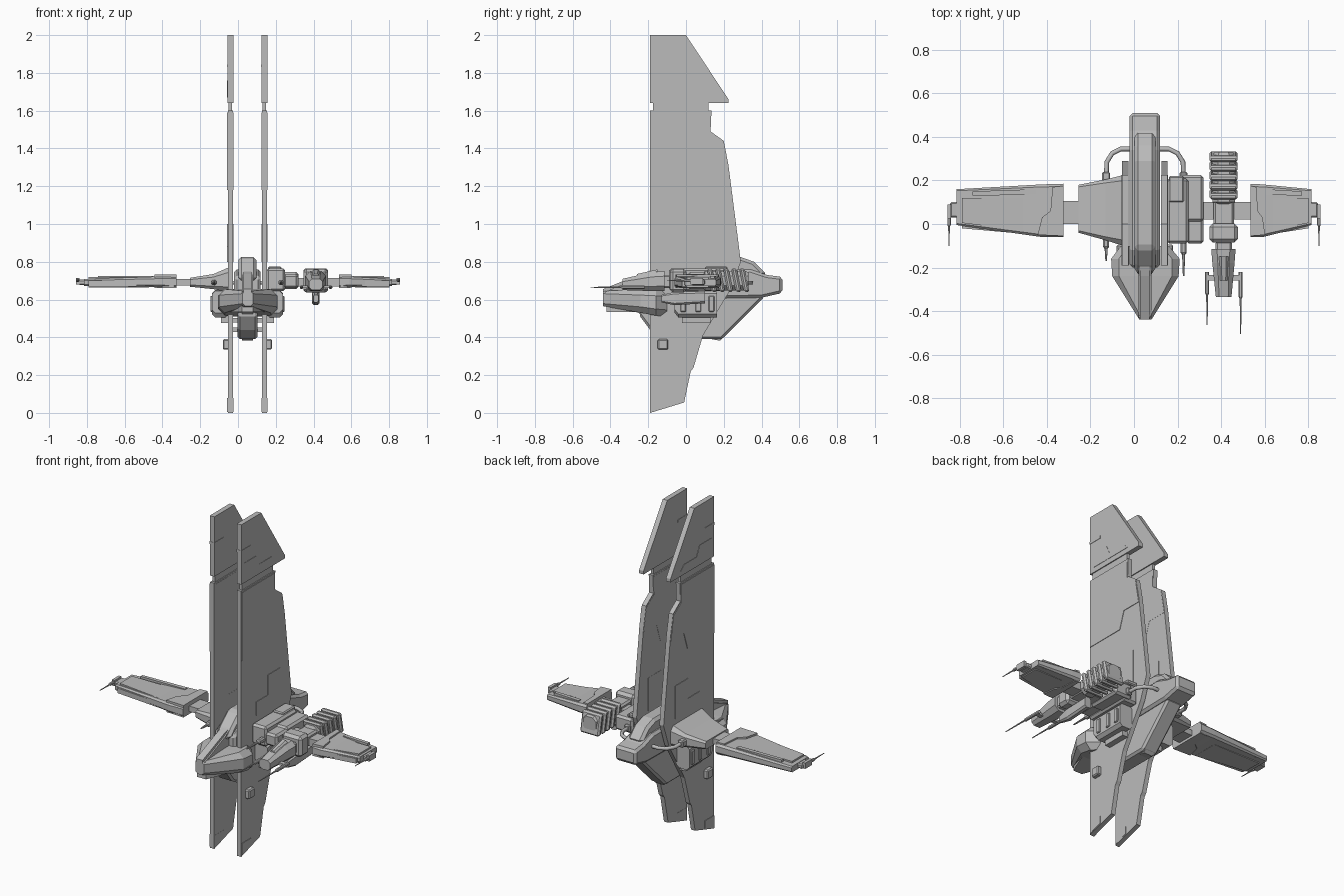
import bpy
import bmesh
from mathutils import Vector

cube = bpy.data.objects.get("Cube")
if cube:
    bpy.data.objects.remove(cube)

grey = bpy.data.materials.new("hull grey")
grey.use_nodes = True
grey.diffuse_color = (.5, .5, .5, 1)
grey.node_tree.nodes["Principled BSDF"].inputs["Base Color"].default_value = (.5, .5, .5, 1)

MID = .05   # centre line of the fuselage
DECK = .69  # height of the wings and guns


def finish(name, bm, bevel=0):
    bmesh.ops.recalc_face_normals(bm, faces=bm.faces)
    mesh = bpy.data.meshes.new(name)
    bm.to_mesh(mesh)
    bm.free()
    mesh.materials.append(grey)
    obj = bpy.data.objects.new(name, mesh)
    bpy.context.collection.objects.link(obj)
    if bevel:
        mod = obj.modifiers.new("chamfer", "BEVEL")
        mod.width = bevel
        mod.segments = 1
    return obj


def skin(name, rings, bevel=0):
    """Join matching rings of points and cap both ends."""
    bm = bmesh.new()
    loops = [[bm.verts.new(p) for p in ring] for ring in rings]
    for a, b in zip(loops, loops[1:]):
        for i in range(len(a)):
            j = (i + 1) % len(a)
            bm.faces.new((a[i], a[j], b[j], b[i]))
    bm.faces.new(loops[0][::-1])
    bm.faces.new(loops[-1])
    return finish(name, bm, bevel)


def plate(name, profile, x, half, bevel=0):
    """Side profile in y and z, given thickness across x."""
    return skin(name, [[(x + d, y, z) for y, z in profile] for d in (-half, half)], bevel)


def deck(name, outline, low, high, bevel=0):
    """Plan outline in x and y, given height."""
    return skin(name, [[(x, y, z) for x, y in outline] for z in (low, high)], bevel)


def box(name, x, y, z, bevel=0):
    return deck(name, [(x[0], y[0]), (x[1], y[0]), (x[1], y[1]), (x[0], y[1])], z[0], z[1], bevel)


def loft(name, axis, sections, cut=.25):
    """Chamfered sections (position, side low, side high, z low, z high)."""
    rings = []
    for p, a, b, low, high in sections:
        c = cut * min(abs(b - a), high - low)
        a, b = min(a, b), max(a, b)
        ring = [(a + c, low), (b - c, low), (b, low + c), (b, high - c),
                (b - c, high), (a + c, high), (a, high - c), (a, low + c)]
        rings.append([(p, s, z) if axis == "x" else (s, p, z) for s, z in ring])
    return skin(name, rings)


def spike(name, x, z, back, front, radius):
    """Slim gun barrel, stepped and pointed toward the front."""
    step = back + (front - back) * .4
    rows = [(back, 1), (step, 1), (step - .01, .5), (front, .25)]
    loft(name, "y", [(y, x - radius * r, x + radius * r, z - radius * r, z + radius * r)
                     for y, r in rows])


def pipe(name, points, radius):
    curve = bpy.data.curves.new(name, "CURVE")
    curve.dimensions = "3D"
    curve.bevel_depth = radius
    curve.bevel_resolution = 1
    curve.use_fill_caps = True
    line = curve.splines.new("POLY")
    line.points.add(len(points) - 1)
    for target, p in zip(line.points, points):
        target.co = (*p, 1)
    curve.materials.append(grey)
    bpy.context.collection.objects.link(bpy.data.objects.new(name, curve))


# Tall twin fins, with separate tips and thin raised armour
fin = [(-.19, 0), (-.01, .055), (.025, .22), (.04, .24), (.09, .41), (.24, .66), (.29, .8),
       (.275, .92), (.225, 1.31), (.2, 1.44), (.13, 1.49), (.135, 1.6), (-.19, 1.6)]
neck = [(-.175, 1.59), (.12, 1.59), (.12, 1.65), (-.175, 1.65)]
tip = [(-.19, 1.64), (.225, 1.64), (.225, 1.66), (0, 2), (-.19, 2)]
armour = [(-.188, 1.18), (.065, 1.18), (.1, 1.285), (.225, 1.285), (.2, 1.43),
          (.128, 1.48), (.13, 1.59), (-.188, 1.59)]
root_panel = [(-.05, .8), (.18, .8), (.18, 1), (.06, 1), (.06, .88), (-.05, .88)]
tip_panel = [(-.16, 1.67), (.13, 1.67), (.1, 1.7), (-.02, 1.7), (-.05, 1.76), (-.16, 1.76)]
foot_panel = [(-.188, .005), (-.1, .035), (-.1, .08), (-.188, .08)]
for side, word in ((-1, "right"), (1, "left")):
    x = MID + side * .09
    plate(word + "_fin", fin, x, .014)
    plate(word + "_fin_neck", neck, x, .009)
    plate(word + "_fin_tip", tip, x, .015)
    for label, shape in (("armour", armour), ("root_panel", root_panel),
                         ("tip_panel", tip_panel), ("foot_panel", foot_panel)):
        plate(word + "_fin_" + label, shape, x + side * .001, .016)
    box(word + "_fin_sensor", sorted((x, x + side * .04)), (-.15, -.095), (.335, .39), .006)
    box(word + "_fin_upper_notch", (x - .017, x + .017), (-.191, -.1), (1.83, 1.845))

# Central hull, keel and raised spine
core = [(-.43, .57), (-.43, .64), (-.24, .72), (-.19, .75), (-.12, .79), (.32, .79),
        (.43, .72), (.5, .71), (.5, .64), (.4, .62), (.19, .42), (-.1, .42), (-.19, .47), (-.25, .53)]
plate("hull_core", core, MID, .03)
body = [(-.2, .6), (-.2, .72), (-.12, .76), (.34, .76), (.43, .73), (.51, .72), (.51, .635), (.4, .61)]
plate("hull_body", body, MID, .07, .014)
spine = [(-.24, .7), (-.19, .755), (-.11, .825), (.29, .825), (.36, .8), (.43, .73), (.3, .7)]
plate("hull_spine", spine, MID, .048, .016)
keel = [(-.25, .52), (-.19, .44), (-.1, .39), (.19, .39), (.415, .615), (.36, .65), (-.2, .62)]
plate("hull_keel", keel, MID, .052, .012)
plate("keel_ridge", [(.08, .4), (.18, .382), (.38, .582), (.3, .6)], MID, .03)
for z in (.44, .49):
    box("fin_brace", (MID - .09, MID + .09), (-.14, -.1), (z - .012, z + .012))

# Broad wedge nose with a narrow raised ridge
loft("nose", "y", [(-.44, .025, .08, .565, .645), (-.24, -.1, .205, .53, .655),
                   (-.16, -.105, .21, .515, .655), (-.1, -.06, .16, .51, .65)])
plate("nose_ridge", [(-.44, .6), (-.44, .655), (-.24, .735), (-.19, .75), (-.19, .6)], MID, .022)
deck("nose_chin", [(.02, -.42), (.08, -.42), (.17, -.2), (-.07, -.2)], .535, .58)

# Side machinery, feed pipes and small guns beside the fins
for side, word in ((-1, "right"), (1, "left")):
    x = MID + side * .1
    outer = MID + side * .188
    loft(word + "_side_pod", "y", [(-.06, x, outer, .53, .645), (-.04, x, outer, .505, .65),
                                   (.165, x, outer, .505, .65)], .2)
    box(word + "_pod_base", sorted((x, MID + side * .14)), (-.02, .13), (.475, .51))
    for y in (-.03, .05, .12):
        box(word + "_pod_rib", sorted((x, outer + side * .008)), (y, y + .03), (.535, .62), .004)
    bend = [(.06, .345, .69), (.11, .345, .69), (.15, .325, .69), (.175, .285, .69), (.178, .2, .69)]
    pipe(word + "_feed_pipe", [(MID + side * a, y, z) for a, y, z in bend], .011)
    gun = MID + side * .178
    box(word + "_pipe_socket", (gun - .018, gun + .018), (.19, .24), (.67, .71), .006)
    spike(word + "_root_gun", gun, DECK, -.06, -.17 if side < 0 else -.24, .014)

# Wing roots: a tapered shoulder on one side, stepped blocks on the other
loft("right_wing_root", "x", [(-.255, -.04, .18, .668, .715), (-.13, -.075, .205, .655, .735),
                              (-.05, -.1, .225, .64, .77), (-.03, -.1, .225, .64, .77)], .2)
box("left_wing_root", (.15, .25), (-.09, .21), (.645, .765), .012)
box("left_root_block", (.2, .32), (.01, .225), (.655, .745), .012)
box("left_root_step", (.24, .32), (-.09, .03), (.66, .735), .012)
box("left_root_cap", (.16, .23), (.1, .22), (.75, .775), .006)
box("right_wing_spar", (-.35, -.24), (0, .105), (.675, .708))
box("left_wing_spar", (.3, .55), (.02, .1), (.67, .715))


def wing(word, side, inner, outer):
    """Flat tapered wing with raised panels and a forked tip gun."""
    span = outer - inner
    at = lambda t: side * (inner + span * t)
    loft(word + "_wing", "x", [(at(0), -.06, .185, .662, .725), (at(.2), -.06, .182, .665, .722),
                               (at(1), -.005, .16, .672, .708)], .2)
    deck(word + "_wing_panel", [(at(0), -.055), (at(.24), -.05), (at(.2), .03),
                                (at(.12), .06), (at(.1), .17), (at(0), .175)], .66, .732)
    deck(word + "_wing_edge", [(at(.25), .135), (at(.85), .13), (at(.85), .15), (at(.25), .16)], .67, .726)
    deck(word + "_wing_skin", [(at(.3), -.035), (at(.95), .005), (at(.95), .12), (at(.3), .12)], .665, .719)
    deck(word + "_wing_lip", [(at(.03), -.06), (at(.95), -.02), (at(.95), .01), (at(.03), -.03)], .67, .7)
    box(word + "_wing_tip", sorted((at(.97), side * .845)), (.03, .1), (.677, .705), .006)
    box(word + "_tip_mount", sorted((side * .84, side * .858)), (.025, .09), (.68, .715))
    spike(word + "_tip_gun", side * .85, DECK + .01, .06, -.1, .008)


wing("right", -1, .325, .815)
wing("left", 1, .535, .815)

# Offset engine pod with slanted cooling ribs
POD = .412
loft("engine_core", "y", [(.33, .37, .455, .66, .745), (.31, .36, .465, .648, .752),
                          (.1, .36, .465, .648, .752), (.09, .375, .45, .66, .73)])
for i in range(5):
    y = .11 + i * .043
    rib = [(y, .765), (y + .029, .765), (y + .054, .64), (y + .025, .64)]
    plate("engine_rib", rib, POD, .064, .009)
loft("engine_nozzle", "y", [(.3, .365, .46, .65, .75), (.325, .375, .45, .66, .74)])
box("engine_neck", (.365, .46), (-.01, .12), (.665, .735), .01)
box("engine_block", (.346, .477), (-.085, .003), (.637, .762), .016)
box("engine_joint", (.375, .45), (-.13, -.08), (.66, .73), .008)

# Forward cannon, underslung gun and two long prongs
loft("cannon", "y", [(-.115, .355, .467, .645, .75), (-.18, .36, .462, .645, .745),
                     (-.335, .376, .448, .65, .71)])
loft("cannon_muzzle", "y", [(-.15, .39, .435, .68, .76), (-.26, .395, .43, .68, .735)])
loft("underslung_gun", "y", [(.1, .392, .432, .58, .645), (-.06, .392, .432, .57, .64),
                             (-.13, .4, .425, .585, .625)])
for x, front in ((.336, -.465), (.49, -.505)):
    spike("prong", x, .665, -.22, front, .009)
    box("prong_mount", sorted((x, POD)), (-.26, -.235), (.66, .675))
